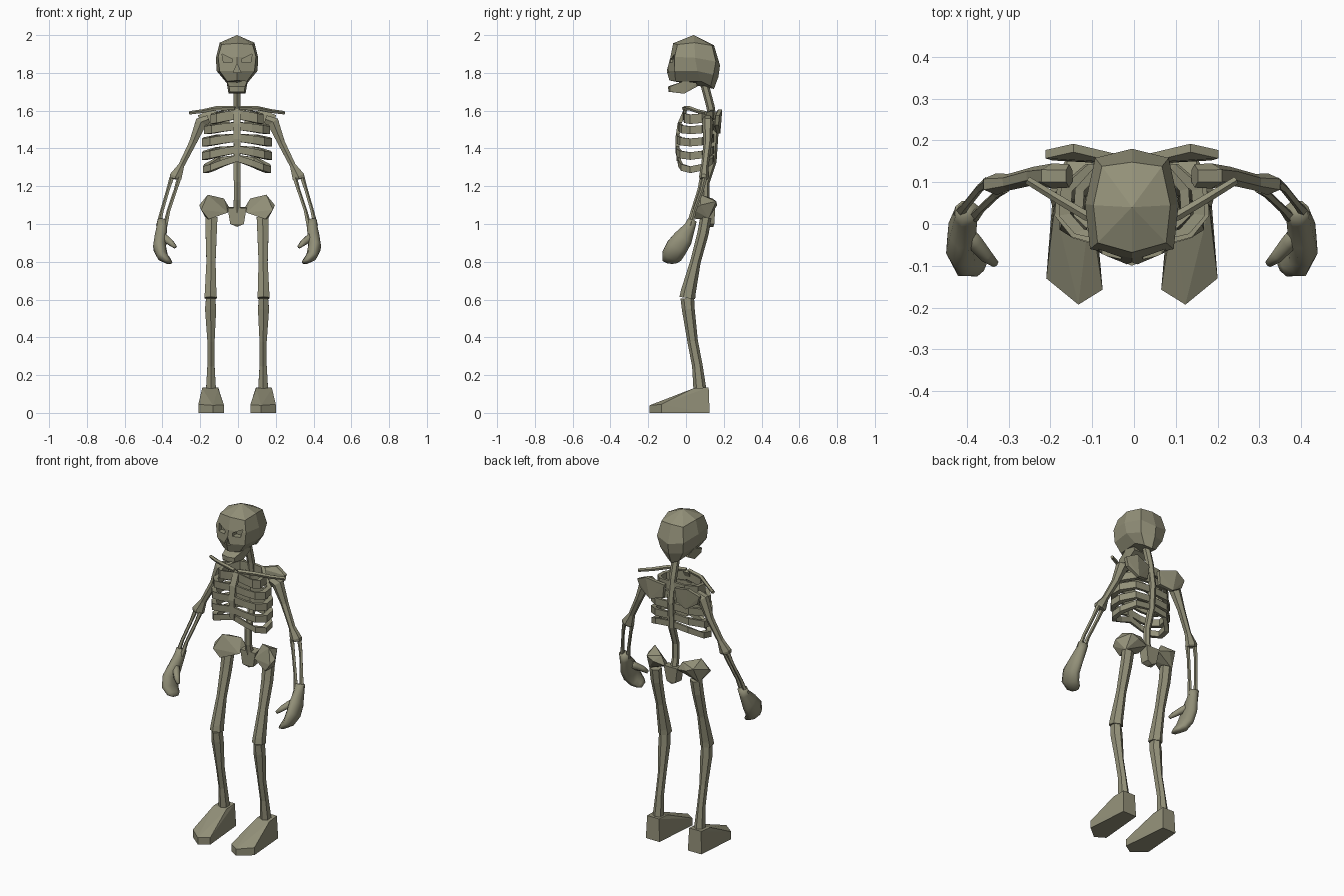
import bpy, bmesh, math
from mathutils import Vector

CX = -0.005  # the body's mirror plane
bone_mat = bpy.data.materials.new("aged_bone")
bone_mat.diffuse_color = (0.29, 0.28, 0.19, 1)


def finish(name, bm, mirror=True):
    bmesh.ops.recalc_face_normals(bm, faces=bm.faces)
    me = bpy.data.meshes.new(name)
    bm.to_mesh(me)
    bm.free()
    me.materials.append(bone_mat)
    ob = bpy.data.objects.new(name, me)
    bpy.context.collection.objects.link(ob)
    ob.location.x = CX
    if mirror:
        ob.modifiers.new("Mirror", 'MIRROR').merge_threshold = 0.0005
    return ob


def hull(name, pts, mirror=True):
    bm = bmesh.new()
    for p in pts:
        bm.verts.new(p)
    res = bmesh.ops.convex_hull(bm, input=bm.verts)
    bmesh.ops.delete(bm, geom=list(set(
        v for v in res["geom_interior"] if isinstance(v, bmesh.types.BMVert))), context='VERTS')
    bmesh.ops.dissolve_limit(bm, angle_limit=0.03, verts=bm.verts, edges=bm.edges)
    return finish(name, bm, mirror)


def skin(bm, rings, closed=True, caps=True):
    n = len(rings[0])
    for a, b in zip(rings, rings[1:]):
        for i in range(n if closed else n - 1):
            j = (i + 1) % n
            bm.faces.new((a[i], a[j], b[j], b[i]))
    if caps:
        bm.faces.new(rings[0])
        bm.faces.new(rings[-1])


def tube(name, path, sides=6, mirror=True):
    """Tube through (x, y, z, radius across x, radius across y)."""
    bm = bmesh.new()
    pts = [Vector(p[:3]) for p in path]
    rings = []
    for i, p in enumerate(path):
        d = (pts[min(i + 1, len(pts) - 1)] - pts[max(i - 1, 0)]).normalized()
        ref = Vector((0, 1, 0)) if abs(d.y) < 0.9 else Vector((0, 0, 1))
        u = ref.cross(d).normalized()
        v = d.cross(u)
        rx, ry = p[3], p[-1]
        rings.append([bm.verts.new(pts[i] + u * rx * math.cos(t) + v * ry * math.sin(t))
                      for t in (2 * math.pi * (k + 0.5) / sides for k in range(sides))])
    skin(bm, rings)
    return finish(name, bm, mirror)


# skull: half rings from back centre to front centre, closed by a crown point
bm = bmesh.new()
levels = [
    [(0, .148, 1.947), (.072, .138, 1.945), (.092, .045, 1.96), (.082, -.045, 1.95), (0, -.068, 1.957)],
    [(0, .18, 1.84), (.088, .158, 1.86), (.112, .048, 1.88), (.1, -.06, 1.885), (0, -.082, 1.885)],
    [(0, .172, 1.78), (.075, .145, 1.79), (.108, .06, 1.81), (.092, -.06, 1.81), (0, -.102, 1.81)],
    [(0, .148, 1.715), (.04, .13, 1.73), (.062, .08, 1.755), (.052, -.055, 1.755), (0, -.088, 1.76)],
]
rings = [[bm.verts.new(p) for p in lv] for lv in levels]
skin(bm, rings, closed=False, caps=False)
crown = bm.verts.new((0, .04, 2.0))
for a, b in zip(rings[0], rings[0][1:]):
    bm.faces.new((a, b, crown))
bm.faces.new(rings[-1])
skull = finish("skull", bm)


# sockets cut into the face
def socket(name, outline, depth):
    cut = hull(name, [(x, y, z) for x, z in outline for y in (-.2, depth)])
    cut.hide_render = True
    cut.hide_viewport = True
    mod = skull.modifiers.new(name, 'BOOLEAN')
    mod.operation, mod.object, mod.solver = 'DIFFERENCE', cut, 'EXACT'


socket("eye_socket_cutter", [(.08, 1.9), (.024, 1.872), (.026, 1.855), (.072, 1.856)], -.045)
socket("nose_cutter", [(0, 1.848), (.02, 1.803), (0, 1.803)], -.06)

# jaw
hull("jaw", [(.042, -.085, 1.728), (.038, -.085, 1.7), (.055, -.01, 1.757), (.045, -.01, 1.69),
             (.055, .055, 1.748), (.05, .06, 1.728), (0, -.095, 1.728), (0, -.093, 1.7),
             (-.042, -.085, 1.728), (-.038, -.085, 1.7), (-.055, -.01, 1.757), (-.045, -.01, 1.69),
             (-.055, .055, 1.748), (-.05, .06, 1.728)], False)

# spine and neck
tube("spine", [(0, .09, 1.77, .022), (0, .13, 1.62, .022), (0, .15, 1.48, .022), (0, .14, 1.33, .022),
               (0, .105, 1.22, .02), (0, .105, 1.13, .02), (0, .125, 1.05, .024)], 6, False)


# rib bands: back, side and front points, sloping down at the sides
def rib(name, z, h, width, front, drop):
    plan = [(0, .148, 0), (.6, .143, .2), (.97, .085, .8), (1, .02, 1), (.78, front * .6, .8),
            (.45, front * .93, .42), (0, front, 0)]
    bm = bmesh.new()
    rings = []
    for x, y, s in plan:
        for_ring = []
        for k, dz in ((1, 0), (1, -h), (.84, -h), (.84, 0)):
            for_ring.append(bm.verts.new((x * width * k, .05 + (y - .05) * k, z + dz - drop * s)))
        rings.append(for_ring)
    skin(bm, rings, caps=False)
    finish(name, bm)


for i, (z, h, w, f, d) in enumerate([
        (1.605, .05, .14, -.015, .025), (1.54, .042, .175, -.04, .022), (1.478, .042, .185, -.052, .025),
        (1.415, .04, .185, -.055, .035), (1.365, .035, .18, -.045, .06)]):
    rib(f"rib_{i + 1}", z, h, w, f, d)

# sternum
tube("sternum", [(0, -.0, 1.61, .026, .014), (0, -.035, 1.53, .026, .014),
                 (0, -.047, 1.45, .026, .014), (0, -.04, 1.335, .02, .014)], 4, False)

# collar bones and shoulder blades
tube("collar_bone", [(.01, -.01, 1.612, .012), (.11, .02, 1.612, .012), (.18, .062, 1.597, .011),
                     (.25, .105, 1.588, .01)], 5)
hull("shoulder_blade", [(x, y + d, z) for x, y, z in
                        [(.035, .155, 1.58), (.14, .18, 1.607), (.207, .165, 1.575), (.19, .16, 1.525),
                         (.12, .17, 1.48), (.045, .152, 1.5)] for d in (-.008, .012)])

# arms
tube("upper_arm", [(.15, .115, 1.555, .025, .028), (.19, .115, 1.54, .036, .03), (.235, .115, 1.43, .022, .022),
                   (.295, .1, 1.31, .018, .02), (.325, .095, 1.25, .038, .026), (.328, .094, 1.238, .034, .022)], 6)
tube("outer_forearm", [(.345, .1, 1.245, .013), (.365, .085, 1.18, .01), (.397, .045, 1.07, .01), (.415, .025, .99, .014)], 5)
tube("inner_forearm", [(.305, .085, 1.245, .013), (.325, .07, 1.18, .01), (.362, .035, 1.07, .01), (.38, .015, .99, .014)], 5)

# hands with a curled mitten and a thumb
hand = tube("hand", [(.394, .033, 1.02, .03, .026), (.398, .02, .985, .03, .032), (.406, -.015, .925, .034, .055),
                     (.41, -.05, .875, .036, .062), (.395, -.075, .83, .03, .058), (.365, -.085, .805, .018, .045),
                     (.35, -.09, .797, .008, .025)], 8)
thumb = tube("thumb", [(.405, -.01, .945, .022), (.375, -.045, .92, .022), (.35, -.075, .9, .018),
                       (.327, -.095, .878, .01)], 6)
for ob in (hand, thumb):
    for p in ob.data.polygons:
        p.use_smooth = True

# pelvis
hull("hip_wing", [(.19, .04, 1.075), (.2, .075, 1.1), (.155, .08, 1.155), (.07, .14, 1.135), (.04, .15, 1.085),
                  (.05, .09, 1.06), (.15, .05, 1.025), (.165, .12, 1.03), (.11, .165, 1.1), (.155, .16, 1.12)])
hull("tail_bone", [(s * x, y, z) for s in (-1, 1) for x, y, z in
                   [(.05, .1, 1.085), (.045, .155, 1.09), (.036, .1, 1.0), (.03, .15, 1.0), (0, .11, .985), (0, .145, .985)]], False)

# legs
tube("thigh_bone", [(.135, .105, 1.035, .036, .03), (.137, .09, .95, .034, .03), (.138, .05, .8, .028, .028),
                    (.14, .012, .64, .035, .04), (.14, .007, .608, .038, .042)], 6)
tube("shin_bone", [(.14, .007, .608, .028, .036), (.14, .012, .55, .034, .034), (.138, .035, .38, .022, .028),
                   (.138, .06, .25, .022, .028), (.138, .073, .13, .03, .034)], 6)

# feet
hull("foot", [(.205, -.13, 0), (.128, -.193, 0), (.07, -.157, 0), (.095, .125, 0), (.185, .125, 0),
              (.205, -.13, .045), (.128, -.193, .04), (.07, -.157, .042),
              (.1, .04, .13), (.185, .04, .13), (.1, .12, .135), (.18, .12, .135)])
